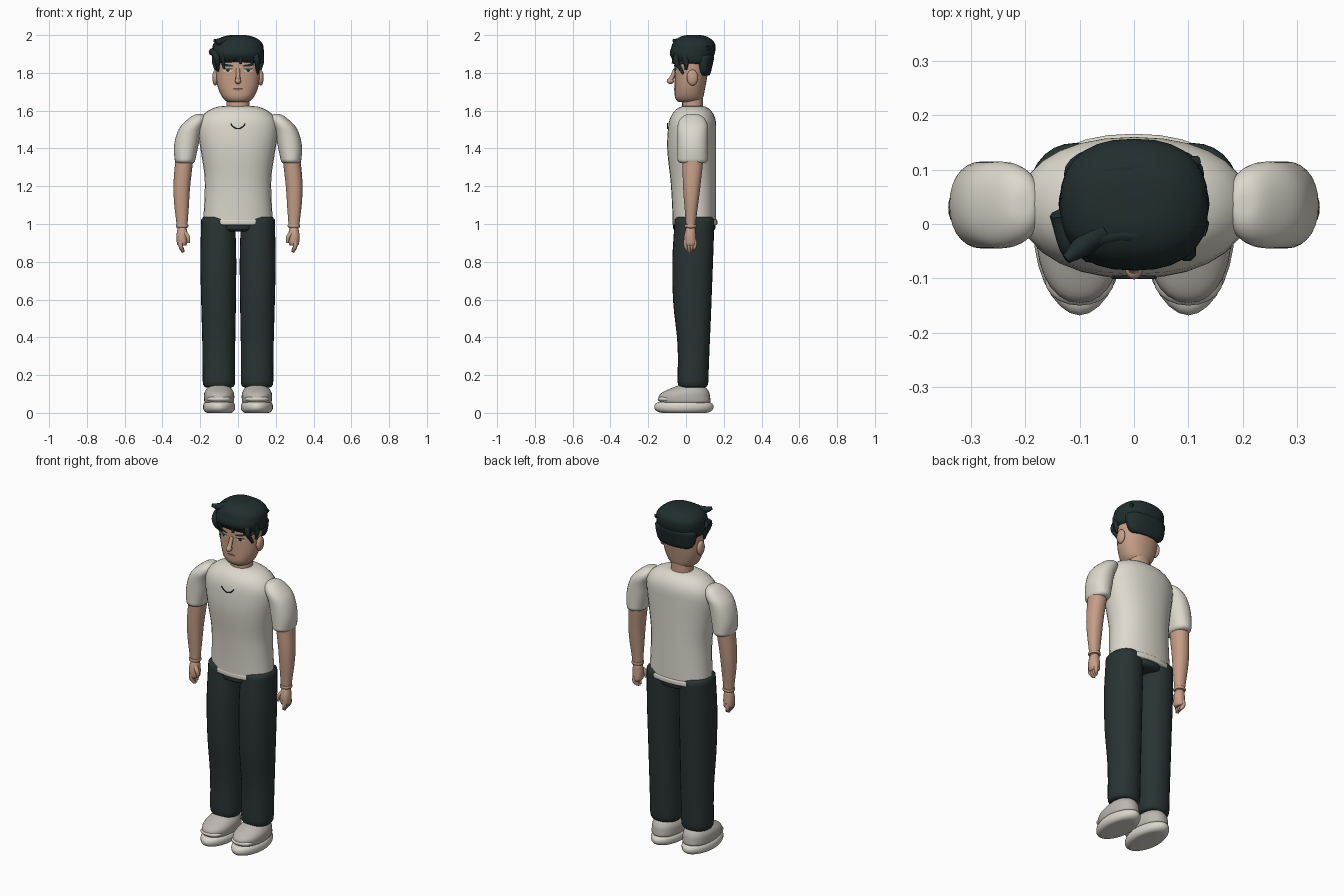
import bpy, bmesh, math
from mathutils import Vector
from mathutils.bvhtree import BVHTree

cube = bpy.data.objects.get("Cube")
if cube:
    bpy.data.objects.remove(cube, do_unlink=True)


def material(name, red, green, blue):
    mat = bpy.data.materials.new(name)
    mat.diffuse_color = (red, green, blue, 1)
    mat.use_nodes = True
    shader = mat.node_tree.nodes["Principled BSDF"]
    shader.inputs["Base Color"].default_value = mat.diffuse_color
    shader.inputs["Roughness"].default_value = 0.8
    return mat


SKIN = material("skin", .56, .34, .24)
SHIRT = material("cream cloth", .72, .69, .61)
PANTS = material("dark trousers", .022, .033, .033)
HAIR = material("dark hair", .015, .027, .028)
UPPER = material("grey shoe", .5, .47, .43)
SOLE = material("pale sole", .7, .67, .6)
LIPS = material("lips", .32, .14, .1)
WHITE = material("eye white", .6, .57, .53)


def finish(name, bm, mat):
    """Turn a bmesh into a smooth shaded object."""
    for face in bm.faces:
        face.smooth = True
    mesh = bpy.data.meshes.new(name)
    bm.to_mesh(mesh)
    bm.free()
    mesh.materials.append(mat)
    obj = bpy.data.objects.new(name, mesh)
    bpy.context.collection.objects.link(obj)
    return obj


def blend(values, t):
    """Ease between evenly spaced values."""
    place = t * (len(values) - 1)
    i = min(int(place), max(len(values) - 2, 0))
    a, b = values[i], values[min(i + 1, len(values) - 1)]
    f = place - i
    before = values[max(i - 1, 0)]
    after = values[min(i + 2, len(values) - 1)]
    ma, mb = (b - before) / 2, (after - a) / 2
    g = 1 - f
    return a * (1 + 2 * f) * g * g + ma * f * g * g + b * f * f * (1 + 2 * g) - mb * f * f * g


def rounding(distance, radius, end):
    """Scale near an end that curves in over radius to the fraction end."""
    if distance >= radius:
        return 1
    return end + (1 - end) * math.sqrt(max(0, 1 - (1 - distance / radius) ** 2))


def superellipse(angle, power):
    c, s = math.cos(angle), math.sin(angle)
    return (math.copysign(abs(c) ** (2 / power), c), math.copysign(abs(s) ** (2 / power), s))


def body(name, mat, bottom, top, widths, fronts, backs, xs=(0,), low=(.02, .7),
         high=(.02, .7), power=2.2, steps=24, segs=28):
    """Upright rounded form; each list runs evenly from bottom to top."""
    bm = bmesh.new()
    loops = []
    for k in range(steps + 1):
        t = (1 - math.cos(math.pi * k / steps)) / 2
        z = bottom + (top - bottom) * t
        scale = rounding(z - bottom, *low) * rounding(top - z, *high)
        front, back = blend(fronts, t), blend(backs, t)
        rx, ry = blend(widths, t) * scale, (back - front) / 2 * scale
        loop = []
        for i in range(segs):
            u, v = superellipse(math.tau * i / segs, power)
            loop.append(bm.verts.new((blend(xs, t) + rx * u, (front + back) / 2 + ry * v, z)))
        loops.append(loop)
    for a, b in zip(loops, loops[1:]):
        for i in range(segs):
            j = (i + 1) % segs
            bm.faces.new((a[i], a[j], b[j], b[i]))
    bm.faces.new(reversed(loops[0]))
    bm.faces.new(loops[-1])
    return finish(name, bm, mat)


def ball(name, mat, pos, size):
    bm = bmesh.new()
    bmesh.ops.create_uvsphere(bm, u_segments=20, v_segments=12, radius=1)
    for v in bm.verts:
        v.co = Vector(pos) + v.co * Vector(size)
    return finish(name, bm, mat)


def strand(name, mat, thickness, tip, *points):
    """Tube through the points, narrowing to the fraction tip at its end."""
    curve = bpy.data.curves.new(name, "CURVE")
    curve.dimensions = "3D"
    curve.bevel_depth = thickness
    curve.bevel_resolution = 2
    curve.use_fill_caps = True
    spline = curve.splines.new("BEZIER")
    spline.bezier_points.add(len(points) - 1)
    for i, (p, co) in enumerate(zip(spline.bezier_points, points)):
        p.co = co
        p.radius = 1 - (1 - tip) * (i / (len(points) - 1)) ** 2
        p.handle_left_type = p.handle_right_type = "AUTO"
    obj = bpy.data.objects.new(name, curve)
    bpy.context.collection.objects.link(obj)
    curve.materials.append(mat)
    bpy.ops.object.select_all(action="DESELECT")
    obj.select_set(True)
    bpy.context.view_layer.objects.active = obj
    bpy.ops.object.convert(target="MESH")


# Shirt, hips and neck
body("shirt_body", SHIRT, 1, 1.625, (.185, .178, .177, .195, .212, .2), (-.07, -.08, -.1, -.085),
     (.16,), low=(.01, .95), high=(.1, .35))
body("shirt_hem", SHIRT, .995, 1.025, (.191,), (-.072,), (.166,), low=(.01, .95), high=(.01, .95))
body("hips", PANTS, .96, 1.03, (.085,), (-.068,), (.156,), power=3)
body("neck", SKIN, 1.56, 1.7, (.062,), (-.02,), (.09,))
strand("neckline_crease", PANTS, .003, 1,
       *[(x / 100, -.098, 1.505 + x * x / 600) for x in (-4, -2, 0, 2, 4)])

# Head, nose and mouth
head = body("head", SKIN, 1.645, 1.96, (.077, .107, .118, .12, .11), (-.06,), (.09, .115, .12),
            low=(.04, .6), high=(.12, .1))
bpy.context.view_layer.update()
surface = BVHTree.FromObject(head, bpy.context.evaluated_depsgraph_get())
strand("nose_bridge", SKIN, .011, 1.2, (0, -.056, 1.82), (0, -.07, 1.785), (0, -.083, 1.76))
ball("nose_tip", SKIN, (0, -.083, 1.756), (.016, .019, .015))


def face_plate(name, mat, x, z, width, height, lift=.003, tilt=0):
    """Thin oval laid on the front of the head."""
    bm = bmesh.new()
    ring = []
    for i in range(16):
        u, v = superellipse(math.tau * i / 16, 2)
        spot = Vector((x + width * u, -1, z + height * v + tilt * width * u))
        hit = surface.ray_cast(spot, Vector((0, 1, 0)))[0]
        ring.append(bm.verts.new(hit - Vector((0, lift, 0))))
    for i in range(7):
        bm.faces.new((ring[i], ring[i + 1], ring[14 - i], ring[15 - i]))
    finish(name, bm, mat)


face_plate("mouth", LIPS, 0, 1.714, .028, .007)
face_plate("mouth_line", HAIR, 0, 1.716, .026, .002, .005)

# Hair mass, nape, fringe and waves
body("hair_crown", HAIR, 1.845, 2, (.13, .137, .134, .125), (-.055, -.085, -.075, -.07),
     (.135, .156, .152), low=(.02, .8), high=(.06, .25), power=2.4)
body("hair_nape", HAIR, 1.785, 1.9, (.11, .125, .13), (.06, .03), (.13, .152), low=(.03, .7))
for i in range(8):
    x = (i - 3.5) * .03
    bend = x * x * 5
    drop = 1.865 - .015 * math.sin(2 * i) - bend
    strand(f"fringe_lock_{i + 1}", HAIR, .021, .35, (x - .03, .02, 1.968 - bend),
           (x - .01, -.05, 1.94 - bend), (x, bend - .07, drop))
for i in range(4):
    y = i * .04 - .02
    strand(f"crown_wave_{i + 1}", HAIR, .018, .6, (-.1, y - .02, 1.958), (-.04, y, 1.977),
           (.03, y, 1.975), (.118, y + .015, 1.93))
strand("corner_flick", HAIR, .022, .4, (-.05, -.01, 1.975), (-.1, -.045, 1.965),
       (-.125, -.065, 1.972))

for s, side in ((1, "left"), (-1, "right")):
    # Face details
    eye = s * .054
    face_plate(f"{side}_eye", WHITE, eye, 1.812, .024, .009)
    face_plate(f"{side}_iris", HAIR, eye, 1.813, .009, .008, .005)
    face_plate(f"{side}_eyelid", HAIR, eye, 1.821, .026, .003, .005)
    face_plate(f"{side}_eyebrow", HAIR, eye, 1.84, .03, .006, .005, s * .1)
    ball(f"{side}_ear", SKIN, (s * .12, .034, 1.775), (.016, .03, .042))
    strand(f"{side}_sideburn", HAIR, .02, .3, (s * .115, -.01, 1.91), (s * .122, 0, 1.86),
           (s * .119, 0, 1.815))
    strand(f"{side}_temple_lock", HAIR, .02, .3, (s * .115, .06, 1.92), (s * .122, .03, 1.89),
           (s * .108, -.04, 1.845))

    # Sleeve and arm
    body(f"{side}_sleeve", SHIRT, 1.322, 1.582, (.053, .064, .062, .055), (-.045,), (.115,),
         [s * x for x in (.281, .275, .255, .205)], high=(.07, .2))
    body(f"{side}_arm", SKIN, .975, 1.4, (.028, .04, .046, .047), (0, -.015, -.02),
         (.05, .075, .095), (s * .296, s * .298, s * .28))
    body(f"{side}_wrist", SKIN, .982, .998, (.033,), (-.008,), (.057,), (s * .296,),
         (.008, .9), (.008, .9))

    # Hand with fingers and thumb
    body(f"{side}_palm", SKIN, .885, .985, (.027, .03, .024), (-.01, -.01, 0), (.056, .05),
         (s * .296,))
    for i in range(4):
        y = i * .015
        strand(f"{side}_finger_{i + 1}", SKIN, .013, .55, (s * .302, y, .915), (s * .302, y, .88),
               (s * .29, .6 * y + .009, .85 + .006 * abs(i - 1)))
    strand(f"{side}_thumb", SKIN, .013, .55, (s * .285, .01, .955), (s * .265, 0, .93),
           (s * .262, 0, .9))

    # Trouser leg
    body(f"{side}_trouser_leg", PANTS, .135, 1.04, (.086, .087, .092, .095, .09),
         (-.045, -.045, -.068, -.072, -.06), (.118, .135, .15), (s * .101, s * .105), (.03, .8))

    # Shoe
    body(f"{side}_shoe_sole", SOLE, 0, .058, (.085,), (-.168,), (.146,), (s * .1,), (.03, .7),
         (.025, .8), power=1.9)
    body(f"{side}_shoe_upper", UPPER, .045, .148, (.078, .08, .07), (-.14, -.14, -.07),
         (.132, .12), (s * .1,), high=(.05, .5))
    ball(f"{side}_toe_cap", SOLE, (s * .1, -.103, .073), (.064, .047, .02))
